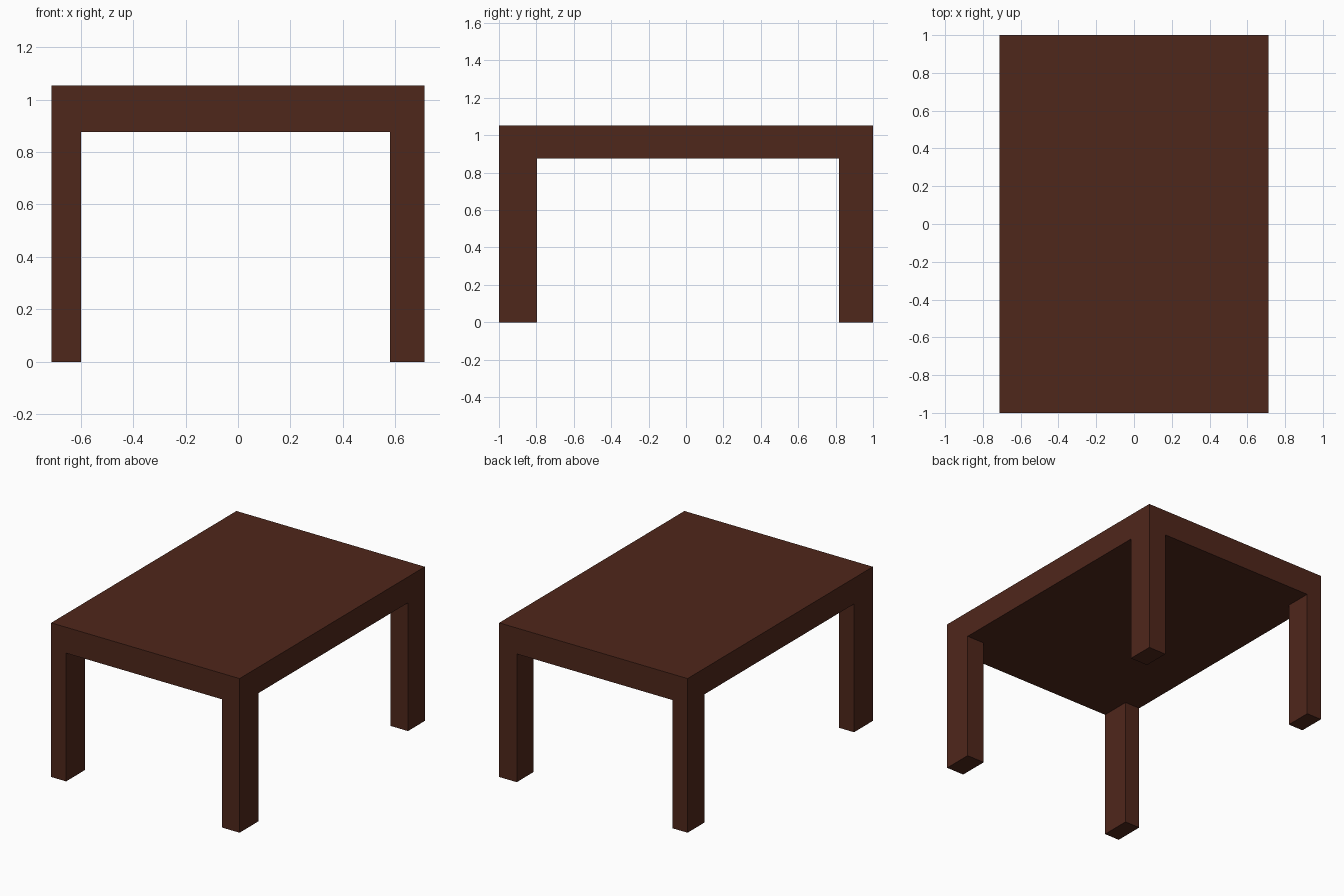
import bpy
import bmesh
from mathutils import Matrix, Vector

if "Cube" in bpy.data.objects:
    bpy.data.objects.remove(bpy.data.objects["Cube"])

HALF_X, HALF_Y = 0.712, 1.0
TOP, UNDER = 1.053, 0.876
LEFT, RIGHT = -0.599, 0.579      # inner faces of the legs in x
FRONT, BACK = -0.797, 0.818      # inner faces of the legs in y

bm = bmesh.new()

# Thick table top
bmesh.ops.create_cube(
    bm, size=1,
    matrix=Matrix.Translation((0, 0, (TOP + UNDER) / 2))
    @ Matrix.Diagonal((2 * HALF_X, 2 * HALF_Y, TOP - UNDER, 1)))

# Cut lines that mark out the leg footprints
for axis, cuts in ((0, (LEFT, RIGHT)), (1, (FRONT, BACK))):
    for c in cuts:
        co, no = Vector(), Vector()
        co[axis], no[axis] = c, 1
        bmesh.ops.bisect_plane(bm, geom=bm.verts[:] + bm.edges[:] + bm.faces[:],
                               plane_co=co, plane_no=no)

# Legs: pull the four underside corners down to the floor
bm.normal_update()
corners = []
for f in bm.faces:
    c = f.calc_center_median()
    if (f.normal.z < -0.9 and not LEFT < c.x < RIGHT
            and not FRONT < c.y < BACK):
        corners.append(f)
feet = bmesh.ops.extrude_discrete_faces(bm, faces=corners)["faces"]
for f in feet:
    for v in f.verts:
        v.co.z = 0

# Merge flush faces so the legs run seamlessly into the top
bmesh.ops.dissolve_limit(bm, angle_limit=0.01, verts=bm.verts[:], edges=bm.edges[:])
bmesh.ops.recalc_face_normals(bm, faces=bm.faces[:])

mesh = bpy.data.meshes.new("table")
bm.to_mesh(mesh)
bm.free()

# Dark brown wood
wood = bpy.data.materials.new("dark_wood")
wood.diffuse_color = (0.078, 0.020, 0.011, 1)
wood.use_nodes = True
wood.node_tree.nodes["Principled BSDF"].inputs["Base Color"].default_value = wood.diffuse_color
mesh.materials.append(wood)
table = bpy.data.objects.new("table", mesh)
bpy.context.collection.objects.link(table)
